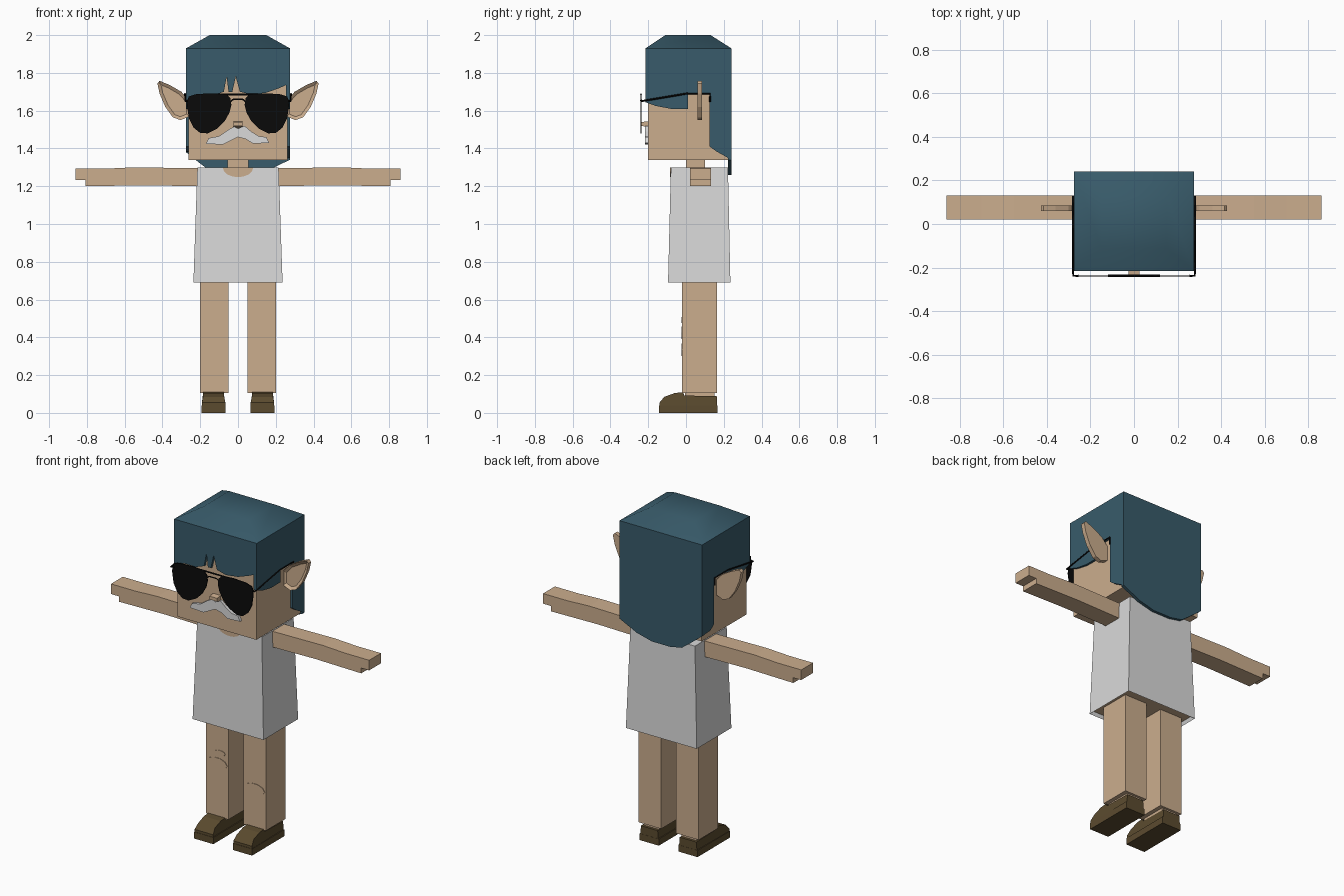
import bpy, bmesh
from math import cos, sin, pi, radians

cube = bpy.data.objects.get("Cube")
if cube:
    bpy.data.objects.remove(cube, do_unlink=True)


def material(name, r, g, b):
    m = bpy.data.materials.new(name)
    m.use_nodes = True
    m.diffuse_color = (r, g, b, 1)
    bsdf = m.node_tree.nodes["Principled BSDF"]
    bsdf.inputs["Base Color"].default_value = (r, g, b, 1)
    bsdf.inputs["Roughness"].default_value = 0.8
    return m


SKIN = material("skin", 0.60, 0.42, 0.27)
HAIR = material("teal hair", 0.04, 0.105, 0.145)
SHIRT = material("light grey", 0.70, 0.70, 0.70)
SHOE = material("dark brown", 0.105, 0.07, 0.028)
BLACK = material("black", 0.003, 0.003, 0.003)


def finish(name, bm, *mats):
    bmesh.ops.recalc_face_normals(bm, faces=bm.faces)
    mesh = bpy.data.meshes.new(name)
    bm.to_mesh(mesh)
    bm.free()
    for m in mats:
        mesh.materials.append(m)
    ob = bpy.data.objects.new(name, mesh)
    bpy.context.collection.objects.link(ob)
    return ob


def loft(name, rings, *mats, edit=None):
    """Closed skin through rings with equal point counts."""
    bm = bmesh.new()
    loops = [[bm.verts.new(p) for p in ring] for ring in rings]
    n = len(loops[0])
    for a, b in zip(loops, loops[1:]):
        for i in range(n):
            bm.faces.new((a[i], a[(i + 1) % n], b[(i + 1) % n], b[i]))
    bm.faces.new(loops[0][::-1])
    bm.faces.new(loops[-1])
    bmesh.ops.recalc_face_normals(bm, faces=bm.faces)
    if edit:
        edit(bm)
    return finish(name, bm, *mats)


def prism(name, pts, axis, a, b, mat, edit=None):
    """Outline extruded along x (points are y, z) or along y (points are x, z)."""
    place = {"x": lambda p, d: (d, p[0], p[1]), "y": lambda p, d: (p[0], d, p[1])}[axis]
    return loft(name, [[place(p, d) for p in pts] for d in (a, b)], mat, edit=edit)


def rect(x0, x1, y0, y1, z):
    return [(x0, y0, z), (x1, y0, z), (x1, y1, z), (x0, y1, z)]


def box(name, x0, x1, y0, y1, z0, z1, mat):
    return loft(name, [rect(x0, x1, y0, y1, z0), rect(x0, x1, y0, y1, z1)], mat)


def flip(pts, s):
    return [(s * x, z) for x, z in pts]


def rod(name, pts, radius, mat):
    curve = bpy.data.curves.new(name, "CURVE")
    curve.dimensions = "3D"
    curve.bevel_depth = radius
    curve.bevel_resolution = 0
    curve.use_fill_caps = True
    spline = curve.splines.new("POLY")
    spline.points.add(len(pts) - 1)
    for p, co in zip(spline.points, pts):
        p.co = (*co, 1)
    curve.materials.append(mat)
    ob = bpy.data.objects.new(name, curve)
    bpy.context.collection.objects.link(ob)


# Head, neck and nose
box("head", -0.262, 0.262, -0.2, 0.225, 1.34, 1.9, SKIN)
box("neck", -0.055, 0.055, 0, 0.1, 1.27, 1.35, SKIN)
prism("nose", [(-0.19, 1.505), (-0.215, 1.515), (-0.235, 1.52), (-0.235, 1.54), (-0.19, 1.545)],
      "x", -0.025, 0.025, SKIN)

# Moustache
prism("moustache", [(-0.17, 1.425), (-0.155, 1.455), (-0.1, 1.465), (-0.05, 1.5), (-0.02, 1.515),
                    (0, 1.505), (0.035, 1.52), (0.07, 1.49), (0.11, 1.465), (0.15, 1.46),
                    (0.165, 1.43), (0.08, 1.425), (0.04, 1.45), (0, 1.46), (-0.04, 1.44),
                    (-0.08, 1.42)], "y", -0.216, -0.195, SHIRT)

# Hair: domed cap, fringe, side panels and back sheet
cap = loft("hair_cap", [rect(-0.275, 0.275, -0.215, 0.24, 1.8),
                        rect(-0.275, 0.275, -0.215, 0.24, 1.93),
                        rect(-0.15, 0.15, -0.11, 0.13, 2.0)], HAIR)
prism("hair_fringe", [(-0.275, 1.8), (-0.275, 1.67), (-0.2, 1.68), (-0.13, 1.68), (-0.075, 1.7),
                      (-0.06, 1.78), (-0.05, 1.7), (-0.03, 1.7), (-0.012, 1.78), (0.01, 1.7),
                      (0.07, 1.685), (0.15, 1.695), (0.22, 1.72), (0.275, 1.745), (0.275, 1.8)],
      "y", -0.215, -0.19, HAIR)
for s, side, low in ((1, "left", 1.34), (-1, "right", 1.38)):
    prism(side + "_hair_side", [(-0.215, 1.8), (-0.215, 1.645), (-0.16, 1.625), (-0.08, 1.61),
                                (0.01, 1.61), (0.01, 1.69), (0.125, 1.69), (0.125, 1.41),
                                (0.16, 1.385), (0.24, low), (0.24, 1.8)],
          "x", s * 0.255, s * 0.275, HAIR)
prism("hair_back", [(-0.275, 1.8), (-0.275, 1.38), (-0.2, 1.32), (-0.14, 1.275), (-0.06, 1.26),
                    (0.06, 1.26), (0.16, 1.285), (0.275, 1.34), (0.275, 1.8)],
      "y", 0.222, 0.24, HAIR)


# Pointed ears with a hollow in the front face
def hollow(bm):
    face = min((f for f in bm.faces if len(f.verts) > 4), key=lambda f: f.calc_center_median().y)
    bmesh.ops.inset_region(bm, faces=[face], thickness=0.017, use_even_offset=True)
    bmesh.ops.translate(bm, verts=face.verts, vec=(0, 0.012, 0))


EAR = [(0.255, 1.57), (0.255, 1.65), (0.3, 1.7), (0.36, 1.735), (0.415, 1.758), (0.427, 1.745),
       (0.415, 1.69), (0.385, 1.62), (0.345, 1.565), (0.305, 1.55)]
LENS = [(0.04, 1.665), (0.06, 1.685), (0.13, 1.692), (0.22, 1.688), (0.262, 1.675), (0.27, 1.63),
        (0.26, 1.56), (0.235, 1.51), (0.2, 1.482), (0.16, 1.48), (0.11, 1.505), (0.07, 1.545),
        (0.045, 1.59), (0.035, 1.63)]
SHOE_SIDE = [(-0.14, 0), (-0.14, 0.055), (-0.115, 0.085), (-0.06, 0.105), (-0.015, 0.11),
             (-0.01, 0.092), (0.165, 0.088), (0.165, 0)]

for s, side in ((1, "left"), (-1, "right")):
    prism(side + "_ear", flip(EAR, s), "y", 0.06, 0.086, SKIN, hollow)

    # Sunglasses half: lens and hooked temple
    prism(side + "_lens", flip(LENS, s), "y", -0.242, -0.236, BLACK)
    rod(side + "_temple", [(s * 0.255, -0.238, 1.655), (s * 0.28, -0.238, 1.65),
                           (s * 0.28, 0.0, 1.69), (s * 0.28, 0.127, 1.69),
                           (s * 0.28, 0.127, 1.645)], 0.005, BLACK)

    # Arm with a stepped hand
    prism(side + "_arm", flip([(0.2, 1.2), (0.2, 1.295), (0.55, 1.3), (0.7, 1.293), (0.86, 1.293),
                               (0.86, 1.232), (0.807, 1.232), (0.807, 1.2), (0.5, 1.205)], s),
          "y", 0.02, 0.132, SKIN)

    # Leg, ankle and shoe
    x0, x1 = sorted((s * 0.05, s * 0.2))
    box(side + "_leg", x0, x1, -0.02, 0.165, 0.105, 0.72, SKIN)
    box(side + "_ankle", x0 + 0.025, x1 - 0.025, -0.005, 0.15, 0.08, 0.11, SKIN)

    def taper(bm, mid=s * 0.129):
        for v in bm.verts:
            if v.co.z > 0.08:
                v.co.x = mid + (v.co.x - mid) * 0.9
    prism(side + "_shoe", SHOE_SIDE, "x", s * 0.067, s * 0.191, SHOE, taper)
    box(side + "_sole", min(s * 0.065, s * 0.193), max(s * 0.065, s * 0.193),
        -0.142, 0.166, 0, 0.04, SHOE)

# Sunglasses bridge bars
rod("brow_bar", [(-0.12, -0.238, 1.685), (0.12, -0.238, 1.685)], 0.005, BLACK)
rod("bridge", [(-0.045, -0.238, 1.645), (-0.025, -0.238, 1.66), (0.025, -0.238, 1.66),
               (0.045, -0.238, 1.645)], 0.004, BLACK)

# Knee patches
for name, x, z, w, h in (("right_knee_patch", -0.125, 0.425, 0.068, 0.035),
                         ("right_knee_scuff", -0.105, 0.492, 0.035, 0.016),
                         ("left_knee_patch", 0.125, 0.335, 0.068, 0.035)):
    ring = [(x + w * cos(i * pi / 5), z + h * sin(i * pi / 5)) for i in range(10)]
    prism(name, ring, "y", -0.023, -0.018, SKIN)


# Shirt, open at the hem with skin inside, and its scooped neckline
def hem(bm):
    base = min(bm.faces, key=lambda f: f.calc_center_median().z)
    bmesh.ops.inset_region(bm, faces=[base], thickness=0.012)
    bmesh.ops.translate(bm, verts=base.verts, vec=(0, 0, 0.02))
    base.material_index = 1


loft("shirt", [rect(-0.236, 0.236, -0.095, 0.235, 0.69),
               rect(-0.215, 0.215, -0.08, 0.222, 1.298)], SHIRT, SKIN, edit=hem)
scoop = [(0.08 * cos(i * pi / 8), 1.298 - 0.05 * sin(i * pi / 8)) for i in range(9)]
prism("neckline", scoop, "y", -0.084, -0.077, SKIN)

# Smooth dome on the hair with crisp box edges
bpy.ops.object.select_all(action="DESELECT")
cap.select_set(True)
bpy.context.view_layer.objects.active = cap
bpy.ops.object.shade_smooth_by_angle(angle=radians(45))
